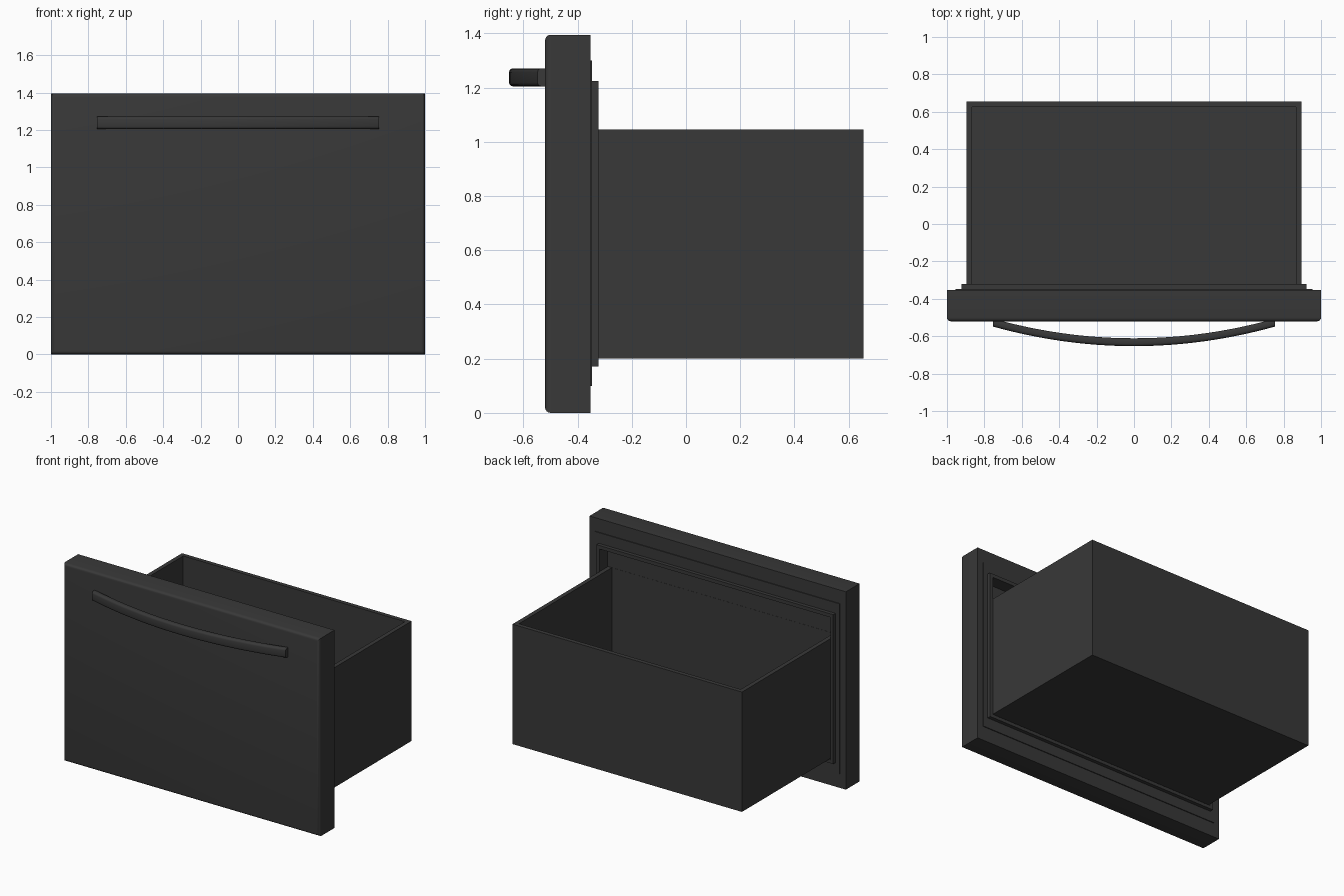
import bpy, bmesh
from math import sin, cos, pi, radians

if "Cube" in bpy.data.objects:
    bpy.data.objects.remove(bpy.data.objects["Cube"])

mat = bpy.data.materials.new("dark_grey")
mat.diffuse_color = (0.04, 0.04, 0.04, 1)
mat.use_nodes = True
mat.node_tree.nodes["Principled BSDF"].inputs["Base Color"].default_value = mat.diffuse_color


def loft(name, rings, cap=True, closed=False):
    """Skin a list of equal-length point loops into one object."""
    bm = bmesh.new()
    loops = [[bm.verts.new(p) for p in ring] for ring in rings]
    n = len(loops[0])
    pairs = list(zip(loops, loops[1:]))
    if closed:
        pairs.append((loops[-1], loops[0]))
    for a, b in pairs:
        for i in range(n):
            j = (i + 1) % n
            bm.faces.new((a[i], a[j], b[j], b[i]))
    if cap:
        bm.faces.new(loops[0])
        bm.faces.new(loops[-1])
    bmesh.ops.recalc_face_normals(bm, faces=bm.faces)
    me = bpy.data.meshes.new(name)
    bm.to_mesh(me)
    bm.free()
    ob = bpy.data.objects.new(name, me)
    bpy.context.collection.objects.link(ob)
    me.materials.append(mat)
    bpy.ops.object.select_all(action='DESELECT')
    ob.select_set(True)
    bpy.context.view_layer.objects.active = ob
    bpy.ops.object.shade_smooth_by_angle(angle=radians(35))
    return ob


def upright(hx, z0, z1, y):
    """Rectangle facing the front."""
    return [(-hx, y, z0), (hx, y, z0), (hx, y, z1), (-hx, y, z1)]


def flat(hx, y0, y1, z):
    """Rectangle facing up."""
    return [(-hx, y0, z), (hx, y0, z), (hx, y1, z), (-hx, y1, z)]


# Front panel: rounded front edge, shallow back step, recess for the bin
r = 0.02
edge = []
for k in range(5):
    a = k / 4 * pi / 2
    d = r * (1 - sin(a))
    edge.append(upright(1 - d, d, 1.395 - d, -0.50 - r * cos(a)))
loft("front_panel", edge + [
    upright(1, 0, 1.395, -0.353),
    upright(0.955, 0.10, 1.30, -0.353),
    upright(0.955, 0.10, 1.30, -0.347),
    upright(0.90, 0.195, 1.20, -0.347),
    upright(0.90, 0.195, 1.20, -0.41)])

# Gasket frame around the recess
loft("gasket", [
    upright(0.923, 0.172, 1.225, -0.348),
    upright(0.923, 0.172, 1.225, -0.322),
    upright(0.90, 0.195, 1.20, -0.322),
    upright(0.90, 0.195, 1.20, -0.348)], cap=False, closed=True)

# Open-topped drawer bin
loft("drawer_bin", [
    flat(0.865, -0.409, 0.625, 0.23),
    flat(0.865, -0.409, 0.625, 1.045),
    flat(0.895, -0.41, 0.655, 1.045),
    flat(0.895, -0.41, 0.655, 0.20)])

# Bowed handle: rounded-rectangle section swept along a shallow arc
hy, hz, c = 0.021, 0.033, 0.014
section = []
for q, (sy, sz) in enumerate([(1, 1), (-1, 1), (-1, -1), (1, -1)]):
    for k in range(4):
        a = (q + k / 3) * pi / 2
        section.append((sy * (hy - c) + c * cos(a), sz * (hz - c) + c * sin(a)))
handle = []
for i in range(33):
    x = -0.755 + 1.51 * i / 32
    y = -0.632 + 0.105 * (x / 0.755) ** 2
    handle.append([(x, y + v, 1.238 + w) for v, w in section])
loft("handle", handle)
